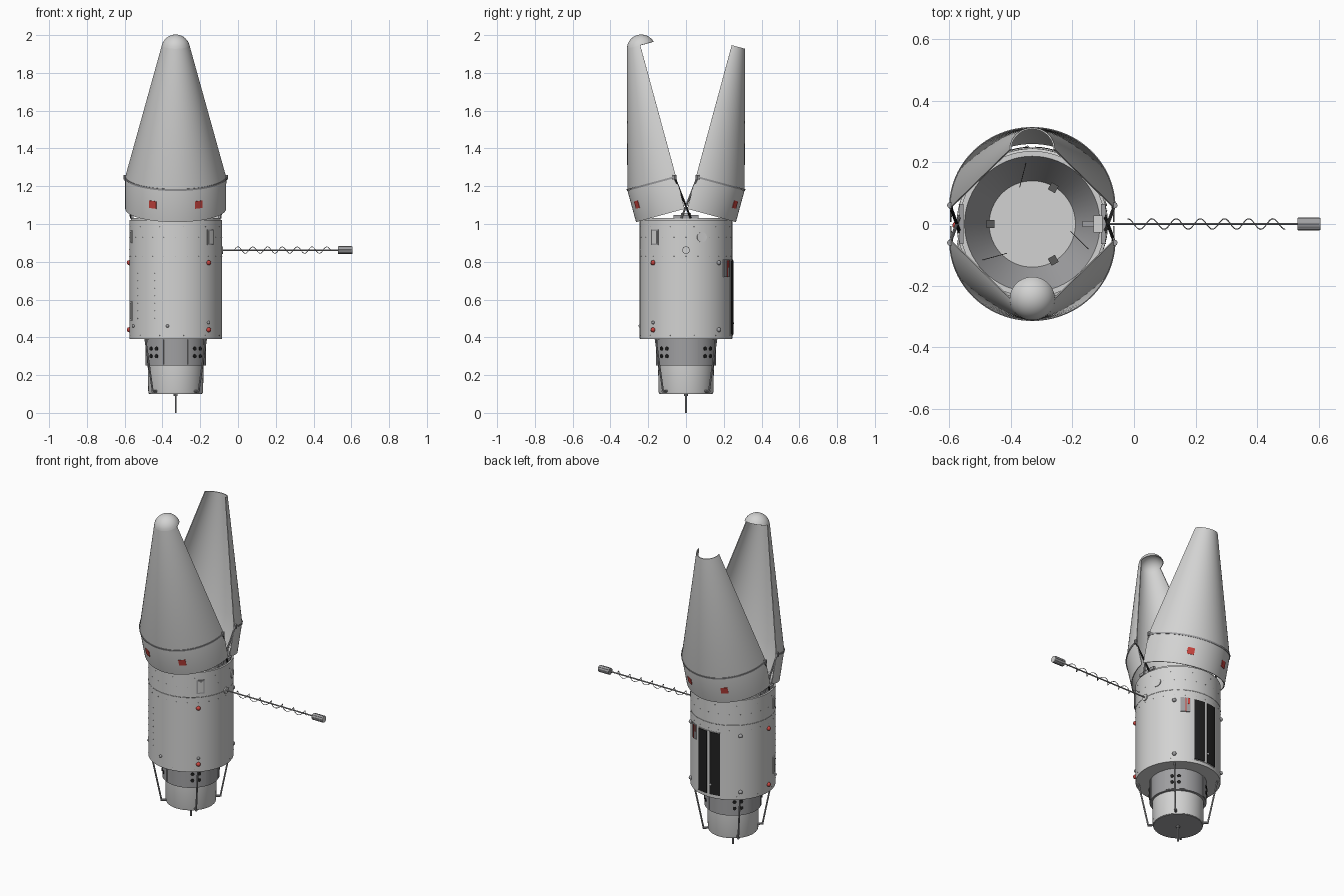
import bpy, bmesh, math
from math import sin, cos, pi, radians
from mathutils import Vector, Matrix

if "Cube" in bpy.data.objects:
    bpy.data.objects.remove(bpy.data.objects["Cube"])

AX = -0.33                                   # x of the main axis
BASE = Matrix.Translation((AX, 0, 0))


def material(name, color):
    m = bpy.data.materials.new(name)
    m.use_nodes = True
    m.diffuse_color = (*color, 1)
    node = next(n for n in m.node_tree.nodes if n.type == 'BSDF_PRINCIPLED')
    node.inputs["Base Color"].default_value = (*color, 1)
    return m


LIGHT = material("light grey", (0.65, 0.65, 0.645))
MID = material("mid grey", (0.35, 0.35, 0.36))
DARK = material("dark grey", (0.1, 0.1, 0.1))
BLACK = material("black", (0.015, 0.015, 0.015))
RED = material("red", (0.6, 0.06, 0.05))


def finish(name, bm, mats, thick=0):
    mesh = bpy.data.meshes.new(name)
    bm.to_mesh(mesh)
    bm.free()
    for m in mats:
        mesh.materials.append(m)
    ob = bpy.data.objects.new(name, mesh)
    bpy.context.collection.objects.link(ob)
    bpy.ops.object.select_all(action='DESELECT')
    ob.select_set(True)
    bpy.context.view_layer.objects.active = ob
    if thick:
        s = ob.modifiers.new("thickness", 'SOLIDIFY')
        s.thickness = abs(thick)
        s.offset = 1 if thick > 0 else -1
        bpy.ops.object.modifier_apply(modifier=s.name)
    bpy.ops.object.shade_smooth_by_angle(angle=radians(30))
    return ob


def lathe(name, profile, mats, a0=0, a1=360, steps=64, M=BASE, thick=0, pick=None):
    """Sweep (radius, height) points over an arc."""
    bm = bmesh.new()
    rings = []
    for r, z in profile:
        angles = [radians(a0 + (a1 - a0) * i / steps) for i in range(steps + 1)]
        rings.append([bm.verts.new(M @ Vector((r * cos(a), r * sin(a), z))) for a in angles])
    for j in range(len(rings) - 1):
        low, high = rings[j], rings[j + 1]
        for i in range(steps):
            f = bm.faces.new((low[i], low[i + 1], high[i + 1], high[i]))
            f.material_index = pick(j) if pick else 0
    bmesh.ops.remove_doubles(bm, verts=bm.verts, dist=1e-5)
    return finish(name, bm, mats, thick)


def plate(name, az, width, z0, z1, mat, r=0.245, M=BASE, thick=0.005):
    return lathe(name, [(r, z0), (r, z1)], [mat], az - width / 2, az + width / 2, 8, M, thick)


def rod(name, a, b, r, mat, sides=10):
    a, b = Vector(a), Vector(b)
    d = b - a
    M = Matrix.Translation((a + b) / 2) @ d.to_track_quat('Z', 'Y').to_matrix().to_4x4()
    bm = bmesh.new()
    bmesh.ops.create_cone(bm, cap_ends=True, segments=sides, radius1=r, radius2=r,
                          depth=d.length, matrix=M)
    return finish(name, bm, [mat])


def box(name, az, r, z, size, mat):
    M = BASE @ Matrix.Rotation(radians(az), 4, 'Z') @ Matrix.Translation((r, 0, z))
    bm = bmesh.new()
    bmesh.ops.create_cube(bm, size=1, matrix=M @ Matrix.Diagonal((*size, 1)))
    return finish(name, bm, [mat])


def studs(name, spots, size, mat, r=0.246):
    """Small balls on the hull at (azimuth, height) spots."""
    bm = bmesh.new()
    for az, z in spots:
        M = BASE @ Matrix.Rotation(radians(az), 4, 'Z') @ Matrix.Translation((r, 0, z))
        bmesh.ops.create_icosphere(bm, subdivisions=2 if size > 0.005 else 1, radius=size, matrix=M)
    return finish(name, bm, [mat])


def polar(az, r, z):
    return (AX + r * cos(radians(az)), r * sin(radians(az)), z)


# Main hull with a funnel-shaped recess in its top
lathe("hull", [(0.15, 0.39), (0.243, 0.39), (0.245, 0.393), (0.245, 1.02), (0.237, 1.022),
               (0.237, 1.032), (0.22, 1.032), (0.14, 0.9), (0, 0.9)],
      [LIGHT, MID], pick=lambda j: 1 if j == 6 else 0)
lathe("hull_seam", [(0.245, 0.862), (0.2458, 0.863), (0.2458, 0.864), (0.245, 0.865)], [LIGHT])

# Engine section: collar with raised thruster panels, then the nozzle drum
lathe("collar", [(0.14, 0.25), (0.16, 0.252), (0.16, 0.39)], [MID])
for az in (45, 135, 225, 315):
    plate("thruster_panel", az, 44, 0.256, 0.389, MID, 0.16, thick=0.004)
    for da in (-7, 7):
        for z in (0.3, 0.34):
            rod("thruster", polar(az + da, 0.155, z), polar(az + da, 0.168, z), 0.0105, BLACK, 12)
    # Outer strut with a foot on the drum
    rod("strut", polar(az, 0.228, 0.395), polar(az, 0.172, 0.115), 0.005, MID)
    rod("strut_foot", polar(az, 0.14, 0.115), polar(az, 0.176, 0.115), 0.007, MID)
lathe("drum", [(0, 0.103), (0.143, 0.103), (0.145, 0.11), (0.148, 0.25), (0, 0.252)], [LIGHT])
lathe("drum_base", [(0, 0.1), (0.14, 0.1), (0.14, 0.104)], [MID])
rod("tail_rod", (AX, 0, 0), (AX, 0, 0.11), 0.005, MID)
rod("tail_socket", (AX, 0, 0.09), (AX, 0, 0.11), 0.011, MID)

# Opened fairing: two tilted half shells
TILT = radians(15.2)
for side, sign, a0 in (("front", -1, 180), ("back", 1, 0)):
    M = (Matrix.Translation((AX, sign * 0.053, 1.25))
         @ Matrix.Rotation(-sign * TILT, 4, 'X'))
    lathe(side + "_shell", [(0.267, -0.176), (0.267, 0), (0.073, 0.722)], [LIGHT],
          a0, a0 + 180, 48, M, -0.005)
    lathe(side + "_shell_rim", [(0.267, -0.005), (0.267, 0.005)], [MID],
          a0, a0 + 180, 48, M, 0.003)
    for da in (-27, 27):
        plate(side + "_red_marker", a0 + 90 + da, 9, -0.108, -0.068, RED, 0.267, M, 0.003)
    for s in (-1, 1):
        # Hinge block and the link down to the hull top
        corner = M @ Vector((s * 0.267, sign * 0.008, 0))
        lift = Vector((0, 0, 0.012))
        rod(side + "_hinge_block", corner - lift, corner + lift, 0.01, MID, 8)
        rod(side + "_link", corner, (AX + s * 0.236, -sign * 0.025, 1.03), 0.0055,
            BLACK if sign * s < 0 else MID)
    if sign < 0:
        # Rounded nose cap stays on the front half
        R = 0.0757
        dome = [(R * cos(e), 0.702 + R * sin(e)) for e in
                (radians(15 + 75 * i / 8) for i in range(9))]
        lathe("nose_cap", dome, [LIGHT], 0, 360, 40, M, -0.004)

# Fittings inside the recess and on its rim
for az in (60, 180, 300):
    box("recess_block", az, 0.136, 0.925, (0.026, 0.026, 0.05), DARK)
for az in (109, 229, 349):
    rod("recess_whisker", polar(az, 0.126, 0.95), polar(az - 13, 0.198, 1.01), 0.0013, DARK, 6)
for az in (0, 180):
    box("link_base", az, 0.23, 1.038, (0.014, 0.13, 0.018), MID)
box("docking_bracket", 0, 0.213, 1.035, (0.03, 0.055, 0.045), LIGHT)
box("docking_arm", 0, 0.185, 1.04, (0.045, 0.018, 0.015), MID)

# Side boom with a spiral wire and an end canister
rod("boom", (-0.09, 0, 0.862), (0.54, 0, 0.862), 0.004, MID)
rod("boom_mount", (-0.1, 0, 0.862), (-0.079, 0, 0.862), 0.02, LIGHT, 20)
rod("boom_canister", (0.53, 0, 0.862), (0.603, 0, 0.862), 0.02, MID, 16)
rod("canister_cap", (0.6, 0, 0.862), (0.605, 0, 0.862), 0.0195, LIGHT, 16)
for k in range(8):
    a = k * pi / 4
    rod("canister_rib", (0.533, 0.0195 * cos(a), 0.862 + 0.0195 * sin(a)),
        (0.602, 0.0195 * cos(a), 0.862 + 0.0195 * sin(a)), 0.002, MID, 6)
curve = bpy.data.curves.new("boom_spiral", 'CURVE')
curve.dimensions = '3D'
curve.bevel_depth = 0.0018
curve.bevel_resolution = 1
spline = curve.splines.new('POLY')
N = 144
spline.points.add(N)
for i in range(N + 1):
    t = 2 * pi * 6.5 * i / N
    spline.points[i].co = (-0.02 + 0.51 * i / N, 0.017 * cos(t), 0.862 + 0.017 * sin(t), 1)
curve.materials.append(MID)
bpy.context.collection.objects.link(bpy.data.objects.new("boom_spiral", curve))

# Solar strips on the back, with a small sensor plate beside them
plate("solar_backing", 90, 36, 0.41, 0.812, LIGHT, thick=0.003)
for az, width in ((80.1, 15.8), (99.9, 15.2)):
    plate("solar_strip", az, width, 0.414, 0.808, BLACK, thick=0.006)
plate("sensor_plate", 60, 13, 0.72, 0.812, MID)
for az, z0, width in ((60.5, 0.72, 1), (64.5, 0.77, 2.5)):
    plate("sensor_stripe", az, width, z0, 0.808, RED, thick=0.008)

# Hatches and covers
for az, z0, z1, width, mat in ((318, 0.888, 0.972, 11, MID), (197, 0.9, 0.965, 9, LIGHT),
                               (197, 0.49, 0.59, 9, LIGHT)):
    plate("hatch_frame", az, width, z0, z1, mat, thick=0.005)
    plate("hatch_cover", az, width - 3.5, z0 + 0.008, z1 - 0.008, LIGHT, thick=0.008)
rod("round_cover", polar(20, 0.235, 0.93), polar(20, 0.249, 0.93), 0.027, LIGHT, 24)

# Lamps, sensors and rivets
studs("red_lamps", [(az, z) for az in (181, 315) for z in (0.44, 0.795)], 0.0135, RED)
studs("grey_sensors", [(45, 0.44), (45, 0.795), (135, 0.44), (135, 0.795)], 0.0125, MID)
studs("small_sensors", [(94, 0.475), (260, 0.46), (315, 0.478), (205, 0.46)], 0.009, MID)
rivets = [(k * 15, z) for k in range(24) for z in (0.93, 0.83)]
rivets += [(k * 30 + 10, z) for k in range(12) for z in (0.41, 0.985)]
rivets += [(az, 0.5 + 0.04 * k) for az in (215, 243) for k in range(7)]
studs("rivets", rivets, 0.002, MID, 0.2455)
